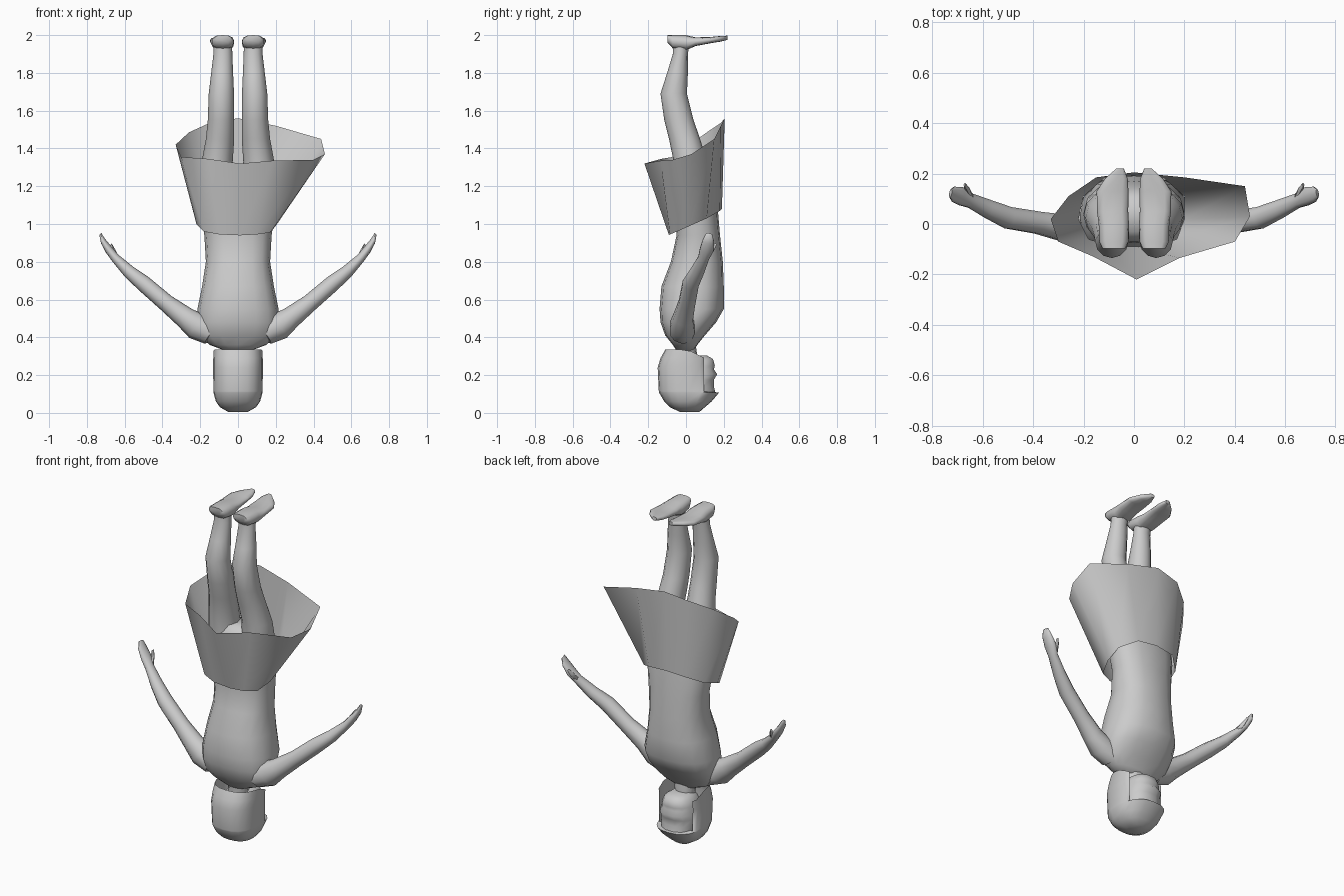
import bpy, bmesh, math
from mathutils import Vector

grey = bpy.data.materials.new("plain_grey")
grey.diffuse_color = (0.6, 0.6, 0.6, 1)


def finish(name, bm, mirror=False, angle=60, closed=True):
    if closed:
        bmesh.ops.recalc_face_normals(bm, faces=bm.faces)
    me = bpy.data.meshes.new(name)
    bm.to_mesh(me)
    bm.free()
    me.materials.append(grey)
    ob = bpy.data.objects.new(name, me)
    bpy.context.collection.objects.link(ob)
    if mirror:
        m = ob.modifiers.new("mirror", 'MIRROR')
        m.use_mirror_merge = False
    bpy.ops.object.select_all(action='DESELECT')
    ob.select_set(True)
    bpy.context.view_layer.objects.active = ob
    bpy.ops.object.shade_smooth_by_angle(angle=math.radians(angle))
    return ob


def skin(rings, cap_start=True, cap_end=True):
    """Join rings of points into a tube."""
    bm = bmesh.new()
    vs = [[bm.verts.new(p) for p in r] for r in rings]
    n = len(vs[0])
    for a, b in zip(vs, vs[1:]):
        for j in range(n):
            k = (j + 1) % n
            bm.faces.new((a[j], a[k], b[k], b[j]))
    if cap_start:
        bm.faces.new(vs[0][::-1])
    if cap_end:
        bm.faces.new(vs[-1])
    return bm


def ring(c, u, v, a, b, n=12, e=1.0):
    """Rounded ring; e below 1 makes it boxier."""
    out = []
    for j in range(n):
        t = 2 * math.pi * j / n
        x, y = math.cos(t), math.sin(t)
        x = math.copysign(abs(x) ** e, x)
        y = math.copysign(abs(y) ** e, y)
        out.append(Vector(c) + Vector(u) * (a * x) + Vector(v) * (b * y))
    return out


def upright(rows, n=12, e=1.0):
    """Rows of x centre, z, half width, y min, y max."""
    return [ring((x, (lo + hi) / 2, z), (1, 0, 0), (0, 1, 0), w, (hi - lo) / 2, n, e)
            for x, z, w, lo, hi in rows]


# torso from shoulders up to the pelvis
finish("torso", skin(upright([
    (0, .33, .07, -.05, .04), (0, .36, .15, -.07, .06), (0, .41, .20, -.11, .10),
    (0, .48, .215, -.135, .16), (0, .55, .215, -.14, .20), (0, .67, .19, -.13, .20),
    (0, .80, .17, -.08, .195), (0, .94, .178, -.05, .18), (0, 1.06, .195, -.06, .17),
    (0, 1.13, .20, -.075, .16), (0, 1.22, .17, -.07, .14), (0, 1.28, .09, -.03, .10)],
    16, .85)))

# neck
finish("neck", skin(upright([
    (0, .20, .06, -.05, .06), (0, .30, .058, -.045, .06), (0, .37, .075, -.05, .05)])))

# face, with the brow, nose and chin as steps in depth
finish("face", skin(upright([
    (0, .10, .10, -.08, .16), (0, .14, .11, -.08, .15), (0, .175, .11, -.08, .15),
    (0, .205, .105, -.08, .168), (0, .23, .10, -.07, .15), (0, .25, .095, -.06, .155),
    (0, .285, .08, -.04, .145), (0, .305, .05, -.01, .11)], 14, .85)))

# hair shell, open at the front and at the neck
rings = upright([
    (0, .004, .05, -.03, .07), (0, .03, .095, -.085, .10), (0, .06, .117, -.115, .135),
    (0, .108, .13, -.143, .176), (0, .114, .13, -.144, .175), (0, .24, .132, -.15, .17),
    (0, .29, .131, -.135, .17), (0, .335, .13, -.11, .165)], 20, .8)
for r in rings[4:]:
    for p in r:
        p.y = min(p.y, .095)
for p in rings[-1]:
    p.z -= max(0, p.y - .01) * .5
bm = skin(rings, True, False)
bmesh.ops.delete(bm, context='FACES', geom=[
    f for f in bm.faces if all(v.co.y > .094 and v.co.z > .112 for v in f.verts)])
finish("hair", bm, closed=False)

# legs
finish("leg", skin(upright([
    (.10, 1.10, .085, -.05, .14), (.11, 1.22, .09, -.06, .13), (.11, 1.33, .082, -.065, .11),
    (.095, 1.45, .075, -.09, .075), (.09, 1.55, .07, -.115, .04),
    (.088, 1.69, .067, -.135, .005), (.084, 1.80, .058, -.10, .01),
    (.08, 1.90, .05, -.07, .01), (.08, 1.97, .048, -.07, .02)])), mirror=True)

# feet: x centre, y, half width, z min, z max
finish("foot", skin([
    ring((x, y, (lo + hi) / 2), (1, 0, 0), (0, 0, 1), w, (hi - lo) / 2, 12, .75)
    for x, y, w, lo, hi in [
        (.08, -.098, .045, 1.96, 2.0), (.08, -.07, .058, 1.93, 2.0),
        (.08, 0, .06, 1.92, 2.0), (.085, .05, .062, 1.942, 1.988),
        (.085, .13, .063, 1.957, 1.99), (.07, .18, .045, 1.965, 1.995),
        (.055, .22, .015, 1.975, 1.997)]]), mirror=True)

# arms, swept along a slanted path with flattened hands
along = Vector((.76, .18, .63)).normalized()
side = along.cross(Vector((0, 1, 0))).normalized()
depth = side.cross(along).normalized()


def limb(name, rows, n=10):
    finish(name, skin([ring(r[:3], side, depth, r[3], r[4], n) for r in rows]), mirror=True)


limb("arm", [
    (.13, -.02, .42, .07, .07), (.21, -.02, .455, .075, .07), (.28, -.015, .505, .058, .055),
    (.38, .005, .582, .046, .046), (.50, .025, .685, .043, .045),
    (.58, .06, .75, .034, .038), (.65, .093, .82, .024, .03),
    (.685, .11, .865, .022, .038), (.715, .118, .91, .016, .032),
    (.728, .122, .945, .008, .018)])
limb("thumb", [
    (.645, .105, .825, .014, .014), (.66, .135, .86, .012, .013),
    (.672, .155, .892, .006, .008)], 6)

# skirt: uneven waist and hem, open at both ends
waist = [(.01, -.09, .94), (.10, -.085, .945), (.17, -.06, .955), (.20, .02, .99),
         (.20, .11, 1.03), (.12, .18, 1.07), (0, .19, 1.08), (-.12, .18, 1.07),
         (-.20, .11, 1.03), (-.22, .02, 1.0), (-.18, -.06, .96), (-.10, -.085, .945)]
hem = [(.01, -.22, 1.32), (.18, -.135, 1.335), (.40, -.07, 1.34), (.46, .03, 1.37),
       (.44, .15, 1.45), (.20, .185, 1.52), (0, .205, 1.56), (-.15, .185, 1.535),
       (-.26, .11, 1.485), (-.33, .02, 1.42), (-.30, -.07, 1.355), (-.16, -.13, 1.345)]
finish("skirt", skin([waist, hem], False, False), closed=False)
